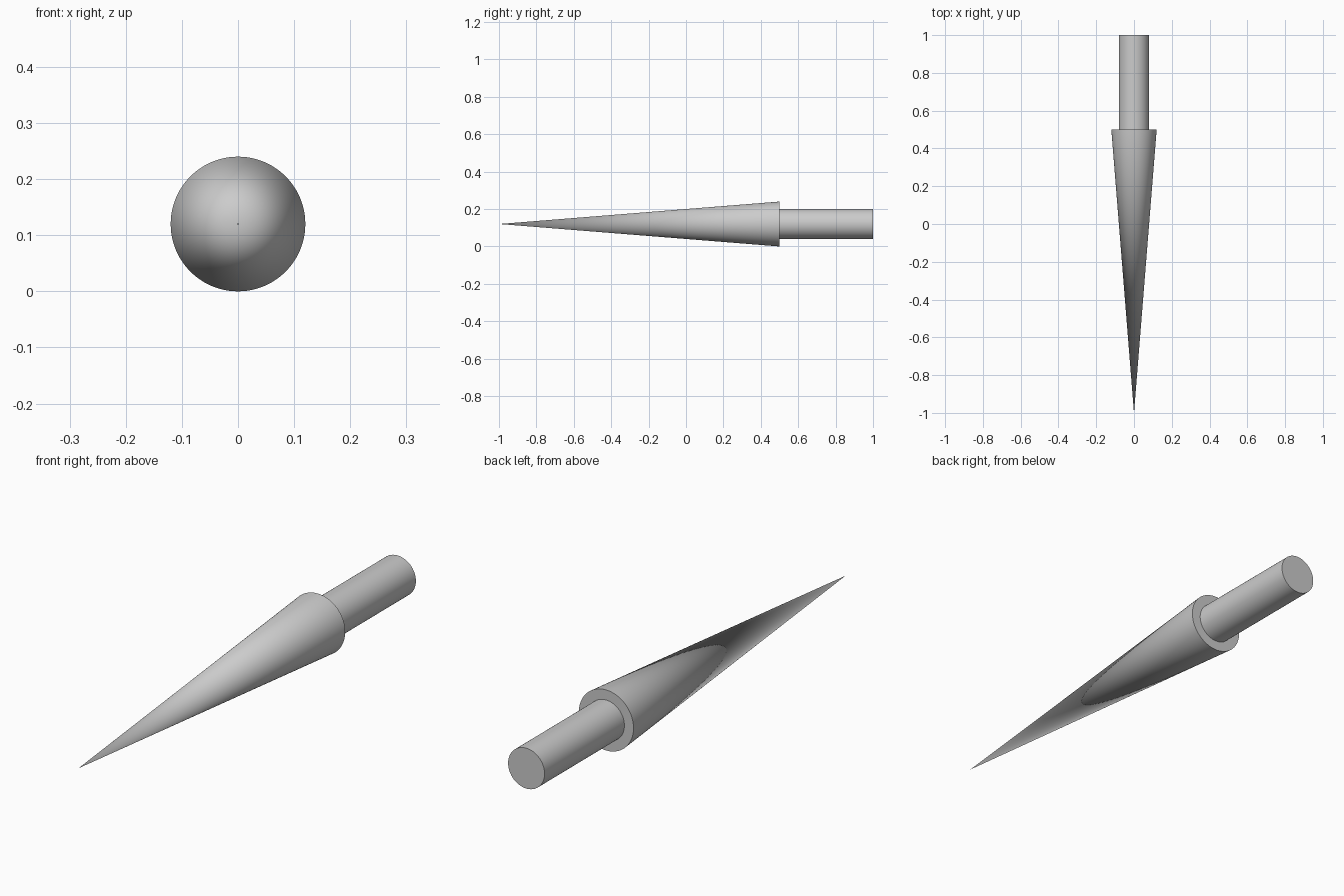
import bpy, math

if "Cube" in bpy.data.objects:
    bpy.data.objects.remove(bpy.data.objects["Cube"])

CENTRE_Z = 0.12
SIDES = 96


def turned_part(name, r_back, r_front, y_back, y_front):
    """Round solid lying along y, r_back at y_back and r_front at y_front."""
    bpy.ops.mesh.primitive_cone_add(
        vertices=SIDES, radius1=r_back, radius2=r_front,
        depth=y_back - y_front,
        location=(0, (y_back + y_front) / 2, CENTRE_Z),
        rotation=(math.pi / 2, 0, 0))
    obj = bpy.context.object
    obj.name = name
    bpy.ops.object.transform_apply(location=False, rotation=True, scale=True)
    bpy.ops.object.shade_smooth_by_angle(angle=math.radians(30))
    return obj


# Long pointed cone, tip towards the front
turned_part("pointed_cone", 0.12, 0.0, 0.5, -1.0)

# Plain round shank behind the cone
turned_part("shank", 0.08, 0.08, 1.0, 0.5)
